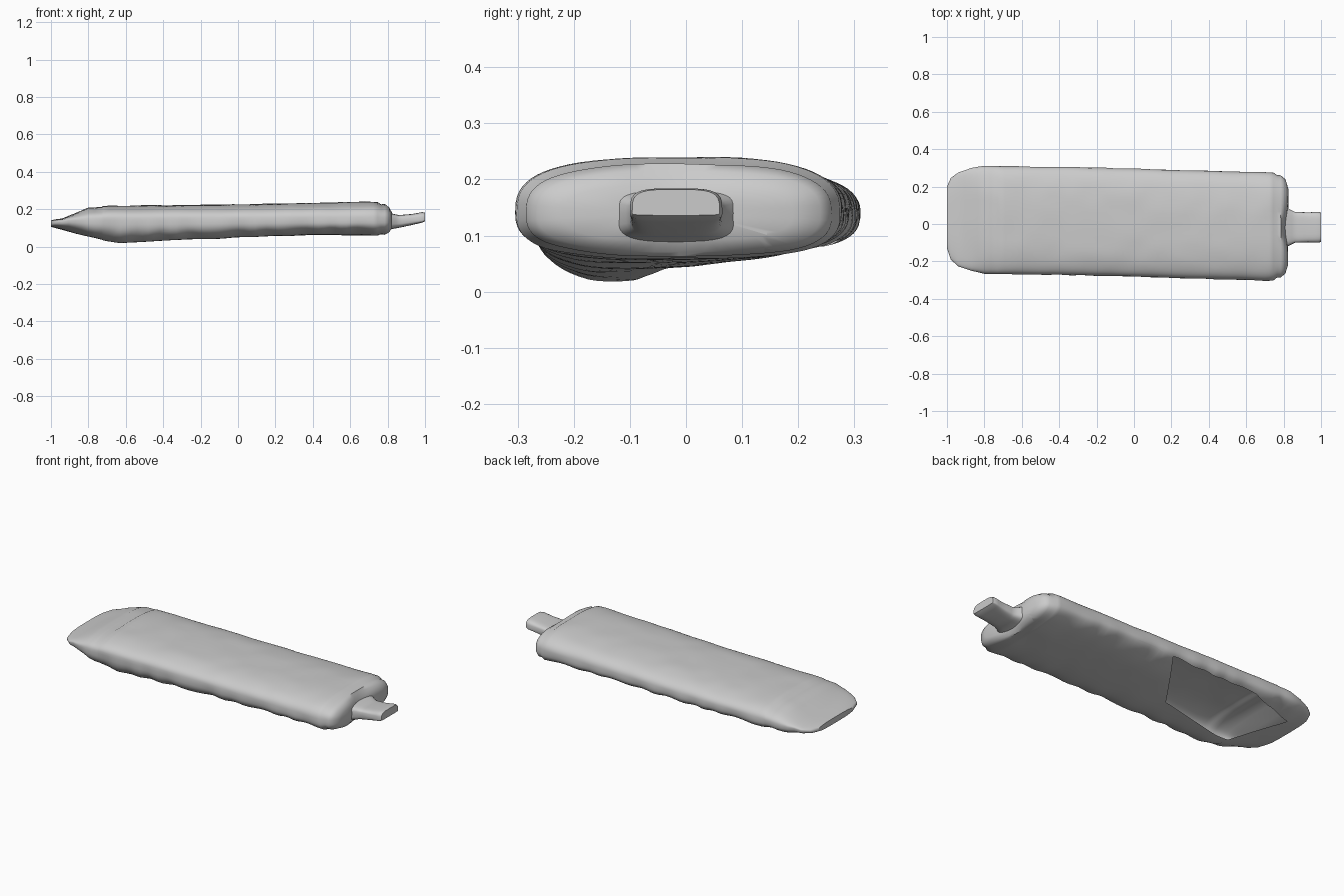
import bpy
import bmesh
import math
from mathutils import Vector, noise

default = bpy.data.objects.get("Cube")
if default:
    bpy.data.objects.remove(default, do_unlink=True)

# One plain grey for the whole pouch
grey = bpy.data.materials.new("soft grey")
grey.use_nodes = True
grey.diffuse_color = (0.6, 0.6, 0.6, 1)
grey.node_tree.nodes["Principled BSDF"].inputs["Base Color"].default_value = (0.6, 0.6, 0.6, 1)


def sample(keys, x):
    """Linear interpolation of a section table at position x."""
    for a, b in zip(keys, keys[1:]):
        if x <= b[0]:
            t = (x - a[0]) / (b[0] - a[0])
            return [p + (q - p) * t for p, q in zip(a, b)]
    return list(keys[-1])


def stations(keys, step):
    """All key positions plus evenly spaced positions between them."""
    result = [keys[0][0]]
    for a, b in zip(keys, keys[1:]):
        count = max(1, round((b[0] - a[0]) / step))
        result += [a[0] + (b[0] - a[0]) * i / count for i in range(1, count + 1)]
    return result


def signed_power(value, exponent):
    return math.copysign(abs(value) ** exponent, value)


def section(key, sides, roundness):
    """Rounded cross-section whose underside can tilt across its width."""
    x, y_low, y_high, bottom, top, tilt = key
    middle = min(0.14, top - 0.018)
    ring = []
    for i in range(sides):
        angle = math.tau * i / sides
        across = signed_power(math.cos(angle), roundness)
        up = signed_power(math.sin(angle), roundness)
        y = (y_low + y_high) / 2 + across * (y_high - y_low) / 2
        floor = bottom + tilt * min(1, max(0, (across + 0.65) / 1.4))
        z = middle + up * (top - middle if up > 0 else middle - floor)
        ring.append(Vector((x, y, z)))
    return ring


def loft(rings):
    bm = bmesh.new()
    loops = [[bm.verts.new(p) for p in ring] for ring in rings]
    for a, b in zip(loops, loops[1:]):
        for i in range(len(a)):
            j = (i + 1) % len(a)
            bm.faces.new((a[i], a[j], b[j], b[i]))
    bm.faces.new(loops[0])
    bm.faces.new(loops[-1])
    bmesh.ops.recalc_face_normals(bm, faces=bm.faces)
    return bm


def finish(bm, name, angle):
    mesh = bpy.data.meshes.new(name)
    bm.to_mesh(mesh)
    bm.free()
    mesh.materials.append(grey)
    obj = bpy.data.objects.new(name, mesh)
    bpy.context.collection.objects.link(obj)
    bpy.ops.object.select_all(action="DESELECT")
    obj.select_set(True)
    bpy.context.view_layer.objects.active = obj
    bpy.ops.object.shade_smooth_by_angle(angle=math.radians(angle))


def wrinkle(p):
    """Soft cloth unevenness, with stronger folds along the lower sides."""
    bump = noise.noise(p * 9) * 0.003
    side = min(1, abs(p.y) / 0.25) ** 4 * max(0, min(1, (0.16 - p.z) * 12))
    fold = math.sin(p.x * 36 + noise.noise(p * 4) * 3) * 0.004 * side
    fade = min(1, (1 - abs(p.x)) * 8)
    return (bump + fold) * fade


# Pouch body: x, side limits, underside, top, underside tilt
body_keys = [
    (-1, -.13, .2, .105, .14, 0),
    (-.98, -.19, .245, .1, .145, 0),
    (-.94, -.225, .275, .09, .15, 0),
    (-.87, -.25, .3, .065, .178, .01),
    (-.8, -.265, .31, .045, .208, .03),
    (-.73, -.267, .31, .025, .212, .05),
    (-.72, -.267, .31, .02, .218, .05),
    (-.63, -.268, .308, .005, .218, .06),
    (-.3, -.275, .303, .025, .222, .04),
    (0, -.28, .296, .04, .225, .025),
    (.4, -.295, .285, .058, .233, .01),
    (.7, -.303, .278, .06, .24, 0),
    (.745, -.3, .275, .058, .239, 0),
    (.765, -.285, .262, .065, .225, 0),
    (.785, -.285, .26, .062, .228, 0),
    (.81, -.265, .24, .07, .215, 0),
    (.825, -.22, .19, .09, .19, 0),
    (.83, -.12, .09, .12, .165, 0),
]
rings = [section(sample(body_keys, x), 72, 0.72) for x in stations(body_keys, 0.03)]
body = loft(rings)
for v in body.verts:
    # Hollow between the two bulging lobes of the tab end
    if v.co.x > 0.79:
        v.co.x -= 0.02 * math.exp(-((v.co.y + 0.02) / 0.09) ** 2)
body.normal_update()
shifts = [(v, v.normal * wrinkle(v.co)) for v in body.verts]
for v, shift in shifts:
    v.co += shift

# Straight-edged opening cut in the underside
corners = [Vector(c) for c in ((-.03, .28, 0), (-.24, -.03, 0), (-.73, -.11, 0), (-.89, .17, 0), (-.6, .27, 0))]
edges = []
for a, b in zip(corners, corners[1:] + corners[:1]):
    edges.append((a, (b - a).cross(Vector((0, 0, 1))).normalized()))
center = sum(corners, Vector()) / len(corners)
edges = [(p, n if (center - p).dot(n) > 0 else -n) for p, n in edges]


def is_underside(face):
    return face.normal.z < -0.1 and face.calc_center_median().z < 0.13


for point, normal in edges:
    under = [f for f in body.faces if is_underside(f)]
    geometry = under + list({e for f in under for e in f.edges}) + list({v for f in under for v in f.verts})
    bmesh.ops.bisect_plane(body, geom=geometry, plane_co=point, plane_no=normal)
    body.normal_update()
opening = [f for f in body.faces if is_underside(f) and all(
    (f.calc_center_median() - p).dot(n) > 0 for p, n in edges)]
bmesh.ops.delete(body, geom=opening, context="FACES")
finish(body, "pouch_body", 50)

# Pull tab flaring into the end of the pouch
tab_keys = [
    (.79, -.14, .11, .085, .185, 0),
    (.83, -.115, .08, .095, .175, 0),
    (.86, -.1, .065, .1, .168, 0),
    (.93, -.098, .062, .115, .174, 0),
    (.985, -.1, .065, .128, .184, 0),
    (1, -.096, .06, .136, .182, 0),
]
tab = loft([section(sample(tab_keys, x), 32, 0.5) for x in stations(tab_keys, 0.02)])
finish(tab, "pull_tab", 50)
